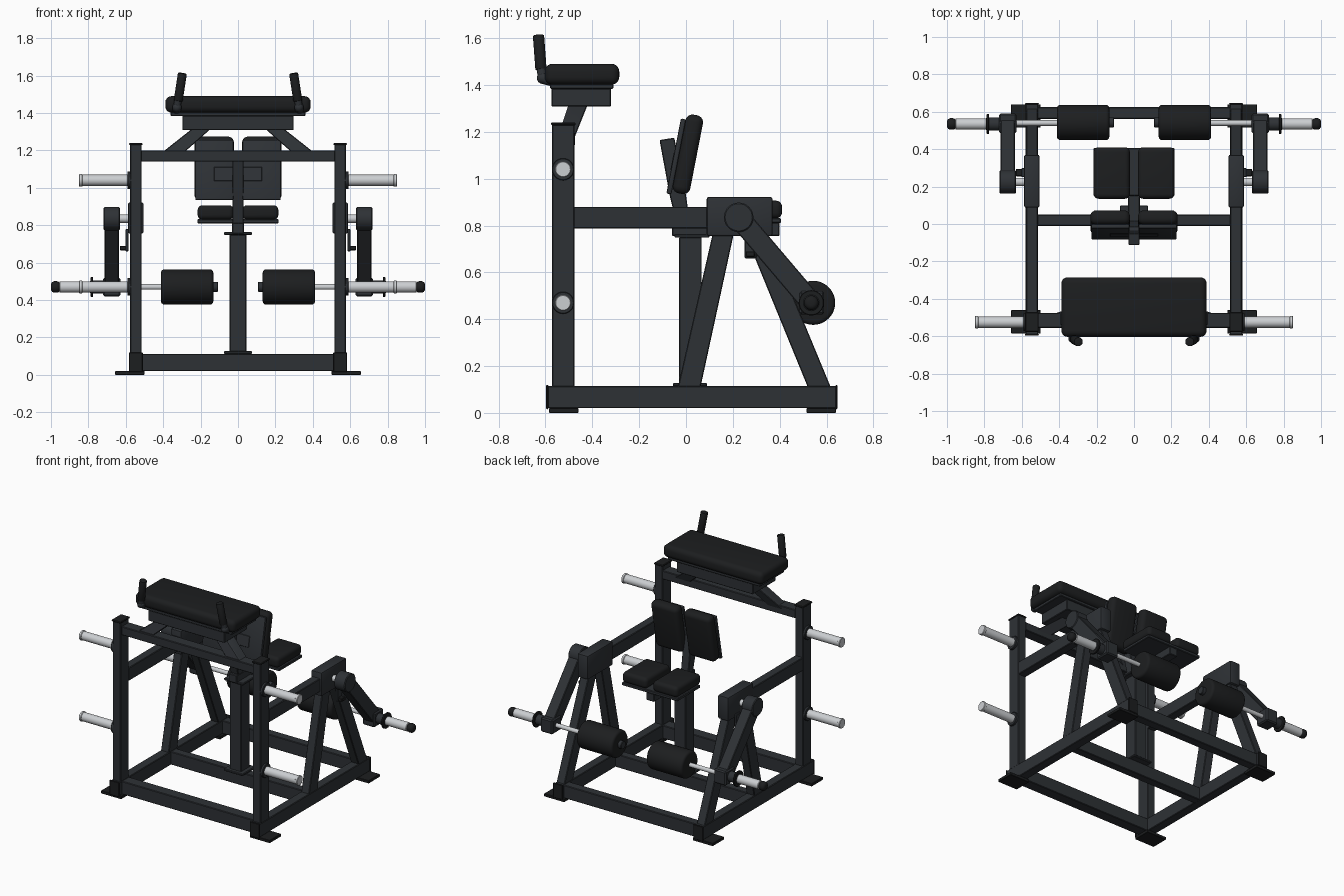
import bpy, bmesh, math
from mathutils import Vector, Matrix

if "Cube" in bpy.data.objects:
    bpy.data.objects.remove(bpy.data.objects["Cube"])


def material(name, rgb):
    m = bpy.data.materials.new(name)
    m.diffuse_color = (*rgb, 1)
    m.use_nodes = True
    m.node_tree.nodes["Principled BSDF"].inputs["Base Color"].default_value = m.diffuse_color
    return m


FRAME = material("painted_steel", (0.027, 0.031, 0.036))
PAD = material("black_vinyl", (0.012, 0.013, 0.014))
CHROME = material("chrome", (0.6, 0.62, 0.64))


def finish(name, bm, mat, mirror=False, bevel=0, segs=1):
    """Bevel hard edges, make the object, optionally mirror it over x."""
    bmesh.ops.recalc_face_normals(bm, faces=bm.faces)
    if bevel:
        edges = [e for e in bm.edges if e.calc_face_angle(0) > 0.6]
        bmesh.ops.bevel(bm, geom=edges, offset=bevel, segments=segs,
                        profile=0.5, affect='EDGES', clamp_overlap=True)
    mesh = bpy.data.meshes.new(name)
    for f in bm.faces:
        f.smooth = True
    bm.to_mesh(mesh)
    bm.free()
    mesh.set_sharp_from_angle(angle=math.radians(32))
    mesh.materials.append(mat)
    ob = bpy.data.objects.new(name, mesh)
    bpy.context.collection.objects.link(ob)
    if mirror:
        ob.modifiers.new("mirror", 'MIRROR')
    return ob


def box(name, x, y, z, mat=FRAME, mirror=False, bevel=0.004, segs=1, tilt=0):
    """Box from (min, max) ranges, optionally tilted about x at its centre."""
    c = Vector((sum(x) / 2, sum(y) / 2, sum(z) / 2))
    m = (Matrix.Translation(c) @ Matrix.Rotation(tilt, 4, 'X')
         @ Matrix.Diagonal((x[1] - x[0], y[1] - y[0], z[1] - z[0], 1)))
    bm = bmesh.new()
    bmesh.ops.create_cube(bm, size=1, matrix=m)
    return finish(name, bm, mat, mirror, bevel, segs)


def rod(name, a, b, r, mat=CHROME, mirror=True, bevel=0.003, segs=1, sides=32):
    """Cylinder between two points."""
    a, b = Vector(a), Vector(b)
    d = b - a
    m = Matrix.Translation((a + b) / 2) @ d.to_track_quat('Z', 'Y').to_matrix().to_4x4()
    bm = bmesh.new()
    bmesh.ops.create_cone(bm, cap_ends=True, segments=sides, radius1=r, radius2=r,
                          depth=d.length, matrix=m)
    return finish(name, bm, mat, mirror, bevel, segs)


def prism(name, profile, x, mat=FRAME, mirror=True, bevel=0.004):
    """Side (y, z) profile extruded along x."""
    bm = bmesh.new()
    f = bm.faces.new([bm.verts.new((x[0], *p)) for p in profile])
    ext = bmesh.ops.extrude_face_region(bm, geom=[f])
    bmesh.ops.translate(bm, vec=(x[1] - x[0], 0, 0),
                        verts=[v for v in ext['geom'] if isinstance(v, bmesh.types.BMVert)])
    return finish(name, bm, mat, mirror, bevel)


SIDE = (0.515, 0.577)

# Base frame
box("base_side_rail", (0.513, 0.579), (-0.592, 0.642), (0.02, 0.115), mirror=True)
box("rail_front_cap", (0.508, 0.584), (-0.597, -0.588), (0.015, 0.12), PAD, True)
box("rail_back_cap", (0.508, 0.584), (0.638, 0.647), (0.015, 0.12), PAD, True)
for label, y in (("front", (-0.555, -0.475)), ("middle", (-0.01, 0.05)), ("back", (0.562, 0.625))):
    box(f"base_{label}_crossbar", (-0.52, 0.52), y, (0.02, 0.112))
box("front_foot_plate", (0.50, 0.657), (-0.585, -0.46), (0, 0.02), PAD, True, 0.002)
box("back_foot_plate", (0.50, 0.657), (0.515, 0.64), (0, 0.02), PAD, True, 0.002)

# Front uprights, top crossbar and side arms
box("front_upright", SIDE, (-0.572, -0.476), (0.11, 1.232), mirror=True)
box("upright_cap", (0.51, 0.582), (-0.577, -0.471), (1.228, 1.24), PAD, True)
box("top_crossbar", (-0.52, 0.52), (-0.555, -0.475), (1.14, 1.2))
box("side_arm", SIDE, (-0.48, 0.1), (0.787, 0.88), mirror=True)
box("pivot_housing", (0.505, 0.588), (0.088, 0.37), (0.755, 0.922), mirror=True, bevel=0.01, segs=2)
prism("a_frame_front_leg", [(-0.035, 0.11), (0.062, 0.11), (0.205, 0.77), (0.115, 0.77)], SIDE)
prism("a_frame_back_leg", [(0.52, 0.11), (0.618, 0.11), (0.345, 0.77), (0.25, 0.77)], SIDE)

# Weight storage pegs
for label, z in (("upper", 1.04), ("lower", 0.47)):
    rod(f"{label}_peg_collar", (0.57, -0.525, z), (0.592, -0.525, z), 0.047, FRAME)
    rod(f"{label}_storage_peg", (0.58, -0.525, z), (0.835, -0.525, z), 0.03)
    rod(f"{label}_peg_tip", (0.832, -0.525, z), (0.85, -0.525, z), 0.034)

# Swinging levers with weight sleeves
PY, PZ, EY, EZ = 0.225, 0.835, 0.535, 0.47
d = Vector((EY - PY, EZ - PZ)).normalized()
n = Vector((-d.y, d.x)) * 0.046
p, e = Vector((PY, PZ)), Vector((EY, EZ)) + d * 0.025
rod("pivot_axle", (0.58, PY, PZ), (0.64, PY, PZ), 0.022)
rod("lever_pivot_hub", (0.632, PY, PZ), (0.718, PY, PZ), 0.063, FRAME, bevel=0.005)
prism("lever_arm", [p - n, e - n, e + n, p + n], (0.637, 0.713))
box("lever_end_block", (0.628, 0.722), (0.485, 0.59), (0.42, 0.52), mirror=True, bevel=0.008)
box("stop_bracket", (0.585, 0.602), (0.25, 0.3), (0.66, 0.78), mirror=True)
box("stop_bumper", (0.595, 0.632), (0.255, 0.295), (0.665, 0.69), PAD, True)
rod("sleeve_base", (0.71, EY, EZ), (0.79, EY, EZ), 0.035, FRAME)
rod("sleeve_flange", (0.775, EY, EZ), (0.788, EY, EZ), 0.054, PAD)
rod("weight_sleeve", (0.785, EY, EZ), (0.955, EY, EZ), 0.03)
rod("sleeve_end_cap", (0.95, EY, EZ), (1.0, EY, EZ), 0.031, PAD, bevel=0.02, segs=4)

# Leg rollers
rod("roller_shaft", (0.12, EY + 0.005, EZ), (0.64, EY + 0.005, EZ), 0.015)
rod("foam_roller", (0.132, EY + 0.008, EZ), (0.412, EY + 0.008, EZ), 0.094, PAD, bevel=0.018, segs=4, sides=48)
rod("roller_end_cap", (0.107, EY + 0.008, EZ), (0.14, EY + 0.008, EZ), 0.027, FRAME)

# Centre column and seat
box("column_flange", (-0.075, 0.075), (-0.055, 0.09), (0.112, 0.128))
box("centre_column", (-0.045, 0.045), (-0.03, 0.067), (0.12, 0.75))
box("column_top_plate", (-0.075, 0.075), (-0.05, 0.1), (0.748, 0.764))
box("seat_beam", (-0.032, 0.032), (-0.06, 0.4), (0.755, 0.812))
box("seat_plate", (-0.217, 0.217), (0.15, 0.405), (0.81, 0.832))
box("seat_pad", (0.022, 0.216), (0.135, 0.41), (0.83, 0.906), PAD, True, 0.026, 5)

# Torso support: stem and two tilted pads
prism("torso_pad_stem", [(-0.035, 0.79), (0.02, 0.79), (0.0, 0.93), (-0.05, 1.175),
                         (-0.113, 1.165), (-0.068, 0.92)], (-0.03, 0.03), mirror=False)
TILT = math.radians(-11)
box("torso_pad_bracket", (-0.13, 0.13), (-0.06, -0.02), (1.03, 1.11), tilt=TILT)
box("torso_pad_plate", (0.025, 0.228), (-0.053, -0.031), (0.932, 1.258), FRAME, True, 0.006, 2, TILT)
box("torso_pad", (0.022, 0.233), (-0.03, 0.046), (0.933, 1.275), PAD, True, 0.03, 5, TILT)

# Elbow pad on its carrier
box("elbow_pad_carrier", (-0.297, 0.297), (-0.575, -0.32), (1.308, 1.385))
box("elbow_pad_plate", (-0.36, 0.36), (-0.58, -0.31), (1.383, 1.405))
box("elbow_pad", (-0.388, 0.388), (-0.603, -0.285), (1.402, 1.49), PAD, False, 0.032, 5)

# Slanted struts joining crossbar and carrier
bm = bmesh.new()
rings = [[bm.verts.new((x, y, z)) for x, y in ((a, yb), (b, yb), (b, yf), (a, yf))]
         for z, a, b, yf, yb in ((1.17, 0.31, 0.43, -0.55, -0.478), (1.32, 0.14, 0.24, -0.5, -0.418))]
bm.faces.new(rings[0])
bm.faces.new(rings[1])
for i in range(4):
    j = (i + 1) % 4
    bm.faces.new((rings[0][i], rings[0][j], rings[1][j], rings[1][i]))
finish("carrier_strut", bm, FRAME, True, 0.004)

# Hand grips
elbow = Vector((0.326, -0.612, 1.43))
rod("grip_stub", (0.33, -0.54, 1.412), elbow, 0.025, FRAME, bevel=0)
bm = bmesh.new()
bmesh.ops.create_uvsphere(bm, u_segments=24, v_segments=12, radius=0.025,
                          matrix=Matrix.Translation(elbow))
finish("grip_elbow", bm, FRAME, True)
rod("grip_post", elbow, (0.32, -0.62, 1.48), 0.02, FRAME, bevel=0)
rod("hand_grip", (0.32, -0.619, 1.465), (0.297, -0.63, 1.613), 0.024, PAD, bevel=0.005, segs=2)
